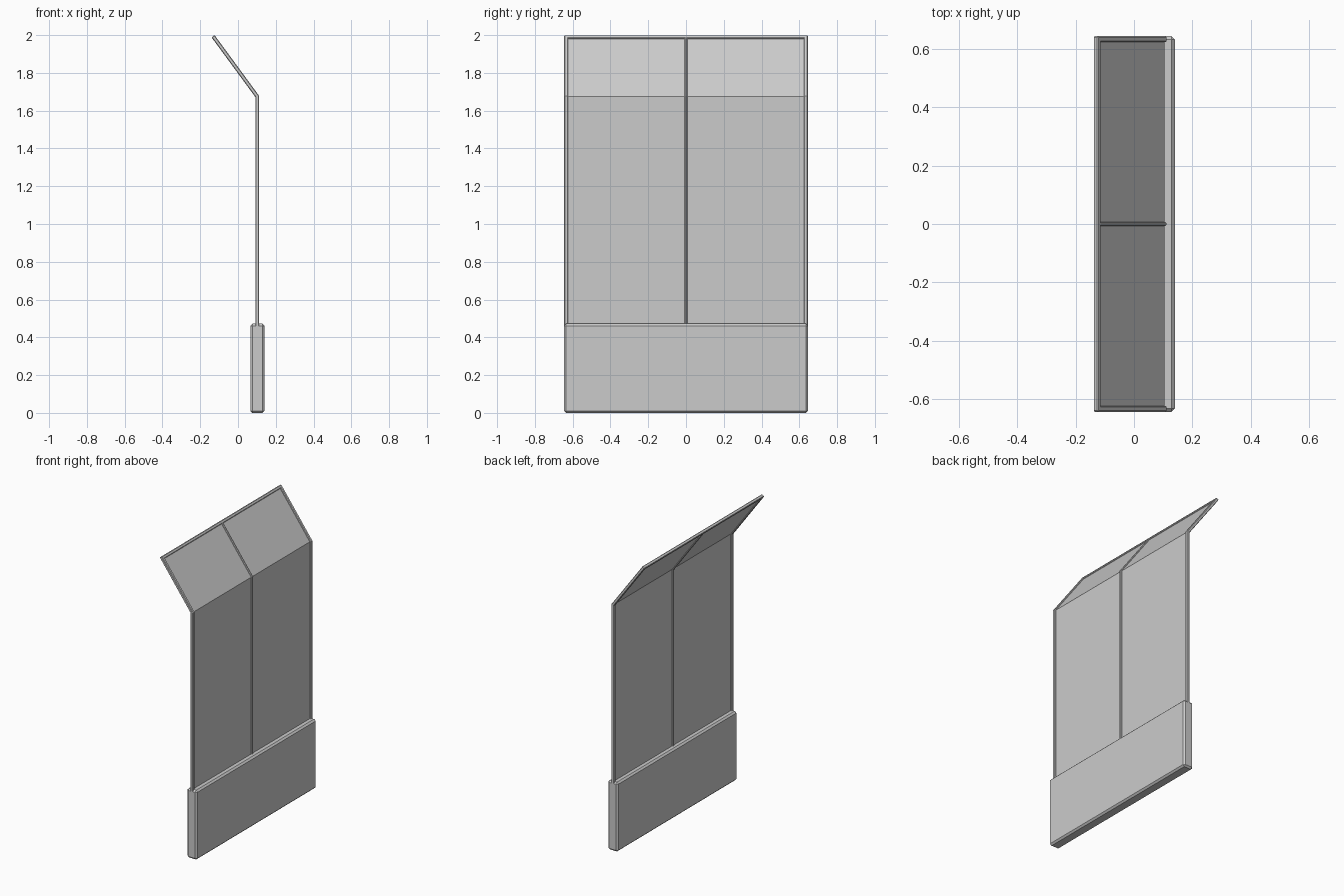
import bpy, bmesh
from mathutils import Vector

if "Cube" in bpy.data.objects:
    bpy.data.objects.remove(bpy.data.objects["Cube"])

HALF_W = 0.645
FOOT, BEND, TIP = Vector((0.102, 0.45)), Vector((0.102, 1.675)), Vector((-0.132, 1.994))


def strip(path, half):
    """Closed mitred outline (x, z) around an open path."""
    left, right = [], []
    for i, p in enumerate(path):
        dirs = []
        if i > 0:
            dirs.append((p - path[i - 1]).normalized())
        if i < len(path) - 1:
            dirs.append((path[i + 1] - p).normalized())
        t = sum(dirs, Vector((0, 0))).normalized()
        n = Vector((-t.y, t.x))
        off = n * half / t.dot(dirs[0])
        left.append(p + off)
        right.append(p - off)
    return left + right[::-1]


def extrude_y(name, outline, y0, y1, bevel=0.0):
    bm = bmesh.new()
    face = bm.faces.new([bm.verts.new((p[0], y0, p[1])) for p in outline])
    ext = bmesh.ops.extrude_face_region(bm, geom=[face])
    moved = [v for v in ext["geom"] if isinstance(v, bmesh.types.BMVert)]
    bmesh.ops.translate(bm, verts=moved, vec=(0, y1 - y0, 0))
    bmesh.ops.recalc_face_normals(bm, faces=bm.faces)
    mesh = bpy.data.meshes.new(name)
    bm.to_mesh(mesh)
    bm.free()
    ob = bpy.data.objects.new(name, mesh)
    bpy.context.collection.objects.link(ob)
    if bevel:
        mod = ob.modifiers.new("edge_bevel", "BEVEL")
        mod.width = bevel
        mod.segments = 1
        mod.limit_method = "ANGLE"
        mod.angle_limit = 1.0
    return ob


# Solid base block with chamfered edges
extrude_y("base_block", [(0.065, 0), (0.14, 0), (0.14, 0.472), (0.065, 0.472)],
          -HALF_W, HALF_W, 0.011)

# Bent posts: two ends and a middle one
path = [FOOT, BEND, TIP]
for name, y, half in (("left_post", -0.6345, 0.0105), ("middle_post", 0, 0.007),
                      ("right_post", 0.6345, 0.0105)):
    extrude_y(name, strip(path, 0.01), y - half, y + half, 0.004)

# Rail along the top edge
up = (TIP - BEND).normalized()
extrude_y("top_rail", strip([TIP - up * 0.02, TIP], 0.0102), -HALF_W, HALF_W, 0.004)

# Thin bent infill panels between the posts
panel_path = [FOOT, BEND, TIP - up * 0.01]
for name, y0, y1 in (("left_panel", -0.63, -0.003), ("right_panel", 0.003, 0.63)):
    extrude_y(name, strip(panel_path, 0.002), y0, y1)
